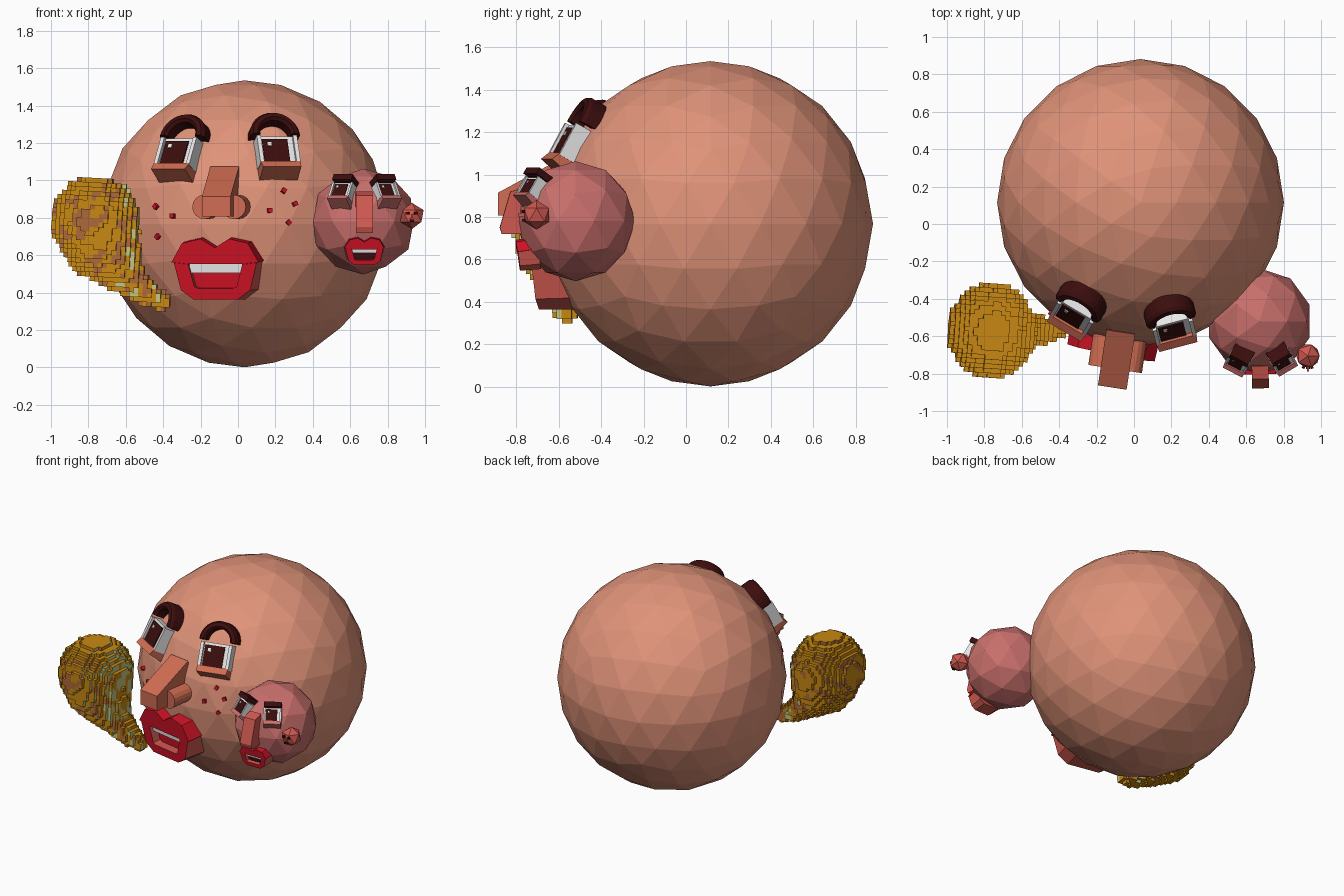
import bpy, bmesh, math
from mathutils import Vector, Matrix, noise

if "Cube" in bpy.data.objects:
    bpy.data.objects.remove(bpy.data.objects["Cube"])


def material(name, r, g, b):
    m = bpy.data.materials.new(name)
    m.use_nodes = True
    m.diffuse_color = (r, g, b, 1)
    m.node_tree.nodes["Principled BSDF"].inputs["Base Color"].default_value = (r, g, b, 1)
    return m


SKIN = material("peach skin", 0.74, 0.29, 0.19)
ROSE = material("rose skin", 0.58, 0.16, 0.15)
SALMON = material("salmon", 0.63, 0.15, 0.085)
CORAL = material("coral", 0.62, 0.10, 0.08)
RED = material("lip red", 0.60, 0.006, 0.018)
MAROON = material("dark maroon", 0.045, 0.004, 0.004)
WHITE = material("white", 0.80, 0.80, 0.80)
GOLD = material("crust gold", 0.58, 0.25, 0.006)
BROWN = material("crust brown", 0.42, 0.14, 0.04)
GREEN = material("pale green", 0.55, 0.56, 0.22)


def finish(name, bm, M, mats):
    me = bpy.data.meshes.new(name)
    bm.to_mesh(me)
    bm.free()
    ob = bpy.data.objects.new(name, me)
    bpy.context.collection.objects.link(ob)
    ob.matrix_world = M
    for m in mats:
        me.materials.append(m)
    return ob


def loft(name, M, rings, side, front=None):
    """Skin a list of point rings; the last cap takes the front colour."""
    bm = bmesh.new()
    vs = [[bm.verts.new(p) for p in ring] for ring in rings]
    n = len(vs[0])
    for a, b in zip(vs, vs[1:]):
        for i in range(n):
            j = (i + 1) % n
            bm.faces.new((a[i], a[j], b[j], b[i]))
    bm.faces.new(vs[0])
    bm.faces.new(vs[-1]).material_index = 1
    bmesh.ops.recalc_face_normals(bm, faces=bm.faces)
    return finish(name, bm, M, [side, front or side])


def prism(name, M, pts, back, front, side, face=None, taper=1.0):
    """Extrude an x-z outline towards the viewer (-y)."""
    loft(name, M, [[(x, back, z) for x, z in pts],
                   [(x * taper, front, z * taper) for x, z in pts]], side, face)


def box(name, M, x, z, w, h, back, front, mat):
    prism(name, M, [(x - w/2, z - h/2), (x + w/2, z - h/2),
                    (x + w/2, z + h/2), (x - w/2, z + h/2)], back, front, mat)


def ball(name, centre, radius, divisions, mat):
    bm = bmesh.new()
    bmesh.ops.create_icosphere(bm, subdivisions=divisions, radius=radius)
    finish(name, bm, Matrix.Translation(centre), [mat])
    return Vector(centre), radius


def frame(head, x, z, pitch=1.0):
    """Frame on a head's surface: local -y points outward, local z is up."""
    c, r = head
    dx, dz = x - c.x, z - c.z
    d = Vector((dx, -math.sqrt(r*r - dx*dx - dz*dz), dz))
    n = Vector((d.x, d.y, d.z * pitch)).normalized()
    ax = Vector((0, 0, 1)).cross(n).normalized()
    rot = Matrix((ax, -n, n.cross(ax))).transposed().to_4x4()
    return Matrix.Translation(c + d) @ rot


def mirrored(half):
    return half + [(-x, z) for x, z in reversed(half) if x > 0]


def eye(name, head, x, z, s, lid, arched):
    M = frame(head, x, z)
    S = M @ Matrix.Scale(s, 4)
    box(name + "_eye_white", S, 0, 0, 0.2, 0.17, 0.08, -0.04, WHITE)
    box(name + "_iris", S, -0.012, -0.005, 0.14, 0.145, 0, -0.047, MAROON)
    box(name + "_glint", S, -0.045, 0.035, 0.022, 0.022, 0, -0.053, WHITE)
    for k in (-1, 1):
        box(name + "_eye_rim", S, k * 0.1, 0, 0.022, 0.17, 0.08, -0.06, WHITE)
    loft(name + "_lower_lid", S, [[(k * 0.11, 0.08, -0.07), (k * 0.11, -0.06, -0.075),
                                   (k * 0.105, -0.08, -0.12), (k * 0.105, 0.08, -0.155)]
                                  for k in (-1, 1)], lid)
    if arched:
        rings = []
        for i in range(17):
            a = math.pi * i / 16
            rings.append([(q * math.cos(a), y, 0.1 + q * math.sin(a))
                          for q, y in ((0.085, 0.07), (0.085, -0.04), (0.10, -0.055),
                                       (0.125, -0.05), (0.137, -0.03), (0.137, 0.07))])
        loft(name + "_brow", S, rings, MAROON)
    else:
        box(name + "_brow", S, 0, 0.125, 0.21, 0.06, 0.08, -0.09, MAROON)


def mouth(name, head, x, z, s, inside):
    M = frame(head, x, z, 0.2) @ Matrix.Scale(s, 4)
    upper = mirrored([(0, 0.13), (0.08, 0.18), (0.185, 0.155), (0.245, 0.05), (0.155, 0.04)])
    lower = [(0.245, 0.05), (0.205, -0.11), (0.13, -0.165)]
    inner = [(0.10, -0.10), (0.125, -0.09), (0.16, 0.04)]
    loop = lower + [(-a, b) for a, b in reversed(lower)]
    loop += [(-a, b) for a, b in reversed(inner)] + inner
    prism(name + "_upper_lip", M, upper, 0.1, -0.09, RED, RED, 0.97)
    prism(name + "_lower_lip", M, loop, 0.13, -0.085, CORAL, RED, 0.92)
    prism(name + "_inside", M, mirrored([(0.17, 0.06), (0.15, -0.11)]), 0.1, -0.02, inside)
    box(name + "_teeth", M, 0, 0.02, 0.29, 0.06, 0.05, -0.06, WHITE)


def nose(name, M, profile, width, mat):
    loft(name, M, [[(k * width / 2, y, z) for y, z in profile] for k in (-1, 1)], mat)


# Large head and its face
big = ball("large_head", (0.035, 0.115, 0.768), 0.767, 3, SKIN)
eye("large_right", big, -0.31, 1.13, 1, SALMON, True)
eye("large_left", big, 0.205, 1.14, 1, SALMON, True)
mouth("large_mouth", big, -0.105, 0.52, 1, RED)
N = frame(big, -0.08, 0.865, 0)
nose("large_nose", N, [(0.06, 0.21), (-0.24, 0.05), (-0.24, -0.058), (0.1, -0.058)], 0.155, SALMON)
for side, k in (("right", -1), ("left", 1)):
    loft(side + "_nostril", N,
         [[(k * 0.08 + 0.065 * math.cos(i * math.pi / 8), y,
            -0.007 + 0.065 * math.sin(i * math.pi / 8)) for i in range(16)]
          for y in (0.1, -0.14)], SALMON)

# Freckles scattered over the cheeks
for x, z in ((-0.44, 0.86), (-0.35, 0.81), (-0.43, 0.70), (0.17, 0.84),
             (0.245, 0.945), (0.305, 0.875), (0.27, 0.775)):
    F = frame(big, x, z) @ Matrix.Rotation(x * 9, 4, 'Y')
    box("freckle", F, 0, 0, 0.024, 0.024, 0.02, -0.012, RED)

# Small head on the cheek
small = ball("small_head", (0.67, -0.52, 0.78), 0.283, 2, ROSE)
eye("small_right", small, 0.56, 0.935, 0.55, ROSE, False)
eye("small_left", small, 0.79, 0.935, 0.55, ROSE, False)
mouth("small_mouth", small, 0.675, 0.62, 0.45, MAROON)
nose("small_nose", frame(small, 0.675, 0.83, 0),
     [(0.04, 0.11), (-0.03, 0.09), (-0.08, -0.08), (-0.07, -0.11), (0.05, -0.11)], 0.09, CORAL)

# Tiny head on the small one
tiny = ball("tiny_head", (0.93, -0.705, 0.81), 0.07, 1, CORAL)
for x in (0.905, 0.952):
    box("tiny_eye", frame(tiny, x, 0.825, 0), 0, 0, 0.016, 0.014, 0.03, -0.004, MAROON)
box("tiny_mouth", frame(tiny, 0.93, 0.785, 0), 0, 0, 0.022, 0.012, 0.03, -0.004, MAROON)
box("tiny_nose", frame(tiny, 0.93, 0.81, 0), 0, 0, 0.012, 0.02, 0.03, -0.014, CORAL)

# Drumstick made of small blocks: a chain of balls sampled on a grid
CHAIN = [((0, 0, 0), 0.235), ((0.03, 0, -0.10), 0.21), ((0.10, 0, -0.20), 0.15),
         ((0.19, 0.01, -0.30), 0.095), ((0.30, 0.02, -0.375), 0.07), ((0.38, 0.03, -0.415), 0.045)]
balls = []
for (p, r), (q, t) in zip(CHAIN, CHAIN[1:]):
    for i in range(5):
        balls.append((Vector(p).lerp(Vector(q), i / 5), r + (t - r) * i / 5))
balls.append((Vector(CHAIN[-1][0]), CHAIN[-1][1]))
STEP = 0.024
filled = set()
for c, r in balls:
    lo = [math.floor((v - r * 1.15) / STEP) for v in c]
    n = math.ceil(2.3 * r / STEP) + 1
    for i in range(lo[0], lo[0] + n):
        for j in range(lo[1], lo[1] + n):
            for k in range(lo[2], lo[2] + n):
                d = Vector((i, j, k)) * STEP - c
                d.y /= 1.08
                if d.length < r * (1 + 0.04 * noise.noise(Vector((i, j, k)) * 0.3)):
                    filled.add((i, j, k))
bm = bmesh.new()
for cell in sorted(filled):
    for axis in range(3):
        for sign in (-1, 1):
            near = list(cell)
            near[axis] += sign
            if tuple(near) in filled:
                continue
            mid = Vector(cell)
            mid[axis] += sign / 2
            u, v = Vector((0, 0, 0)), Vector((0, 0, 0))
            u[(axis + 1) % 3] = v[(axis + 2) % 3] = 0.5
            ring = [mid - u - v, mid + u - v, mid + u + v, mid - u + v]
            f = bm.faces.new([bm.verts.new(p * STEP) for p in ring[::sign]])
            # Green on inward sides, brown patches on the front, gold elsewhere
            patch = noise.noise(Vector(cell) * 0.37)
            if axis == 0 and sign > 0 or axis == 1 and cell[0] > 5 and patch > 0.2:
                f.material_index = 2 if patch > -0.05 else 0
            elif axis != 2 and patch < -0.22:
                f.material_index = 1
finish("drumstick", bm, Matrix.Translation((-0.762, -0.57, 0.785))
       @ Matrix.Rotation(math.radians(3), 4, 'Y') @ Matrix.Rotation(math.radians(-4), 4, 'Z'),
       [GOLD, BROWN, GREEN])
